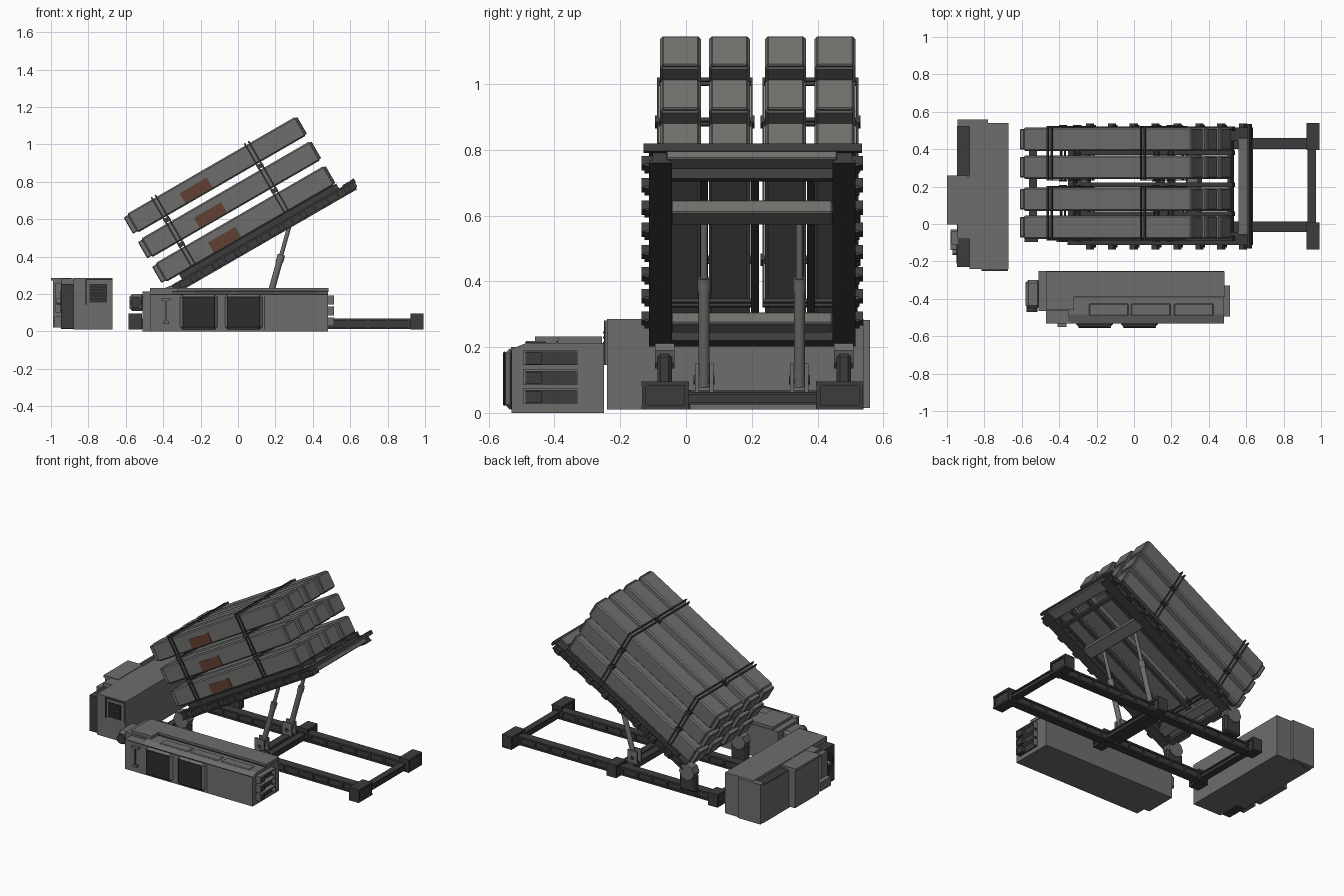
import bpy, bmesh, math
from mathutils import Matrix, Vector

old = bpy.data.objects.get("Cube")
if old:
    bpy.data.objects.remove(old, do_unlink=True)


def material(name, rgb):
    m = bpy.data.materials.new(name)
    m.use_nodes = True
    m.diffuse_color = (*rgb, 1)
    m.node_tree.nodes["Principled BSDF"].inputs["Base Color"].default_value = (*rgb, 1)
    return m


GREY = material("equipment grey", (.155, .155, .147))
DARK = material("frame charcoal", (.045, .045, .045))
BLACK = material("panel black", (.025, .026, .026))
BROWN = material("label brown", (.12, .05, .032))
TILT = Matrix.Rotation(math.radians(-30), 4, 'Y')
FLAT = Matrix.Identity(4)


def finish(bm, name, mat, frame=FLAT, bevel=0, segments=1):
    me = bpy.data.meshes.new(name)
    bm.to_mesh(me)
    bm.free()
    ob = bpy.data.objects.new(name, me)
    bpy.context.collection.objects.link(ob)
    me.materials.append(mat)
    ob.matrix_world = frame
    if bevel:
        mod = ob.modifiers.new("edge bevel", 'BEVEL')
        mod.width = bevel
        mod.segments = segments
        mod.limit_method = 'ANGLE'
    return ob


# One object made of boxes, each given as x, y and z ranges
def boxes(name, mat, ranges, frame=FLAT, bevel=0, segments=1):
    bm = bmesh.new()
    for x, y, z in ranges:
        size = [r[1] - r[0] for r in (x, y, z)]
        mid = [(r[0] + r[1]) / 2 for r in (x, y, z)]
        bmesh.ops.create_cube(bm, size=1, matrix=Matrix.Translation(mid) @ Matrix.Diagonal((*size, 1)))
    return finish(bm, name, mat, frame, bevel, segments)


def around(c, half):
    return (c - half, c + half)


def rod(name, mat, a, b, radius, sides=12):
    a, b = Vector(a), Vector(b)
    d = b - a
    bm = bmesh.new()
    bmesh.ops.create_cone(bm, cap_ends=True, segments=sides, radius1=radius, radius2=radius, depth=d.length,
                          matrix=Matrix.Translation((a + b) / 2) @ d.to_track_quat('Z', 'Y').to_matrix().to_4x4())
    for f in bm.faces:
        f.smooth = len(f.verts) == 4 and sides > 8
    for e in bm.edges:
        e.smooth = all(f.smooth for f in e.link_faces)
    return finish(bm, name, mat)


# Beam along x with flanges, web and stiffener ribs
def beam(name, x, y, z, flange, ribs, frame=FLAT):
    c = (y[0] + y[1]) / 2
    half = (y[1] - y[0]) / 2
    parts = [(x, y, (z[0], z[0] + flange)), (x, y, (z[1] - flange, z[1])), (x, around(c, half * .7), z)]
    for i in range(ribs):
        p = x[0] + (x[1] - x[0]) * (i + .5) / ribs
        parts.append((around(p, .006), around(c, half * .95), z))
    return boxes(name, DARK, parts, frame)


# Canisters: four columns, three tilted rows
COLUMNS = (-.017, .132, .303, .453)
ROWS = (.783, .631, .479)
for r, v in enumerate(ROWS):
    for c, y in enumerate(COLUMNS):
        tag = f"_{r + 1}_{c + 1}"
        boxes("canister" + tag, GREY, [((-.2, .84), around(y, .062), around(v, .058))], TILT, .008)
        boxes("canister_caps" + tag, GREY, [((-.225, -.19), around(y, .054), around(v, .05)),
                                            ((.83, .848), around(y, .056), around(v, .052))], TILT, .004)
    boxes(f"side_label_{r + 1}", BROWN, [(around(.183, .084), (-.083, -.078), around(v - .017, .03))], TILT)

# Clamp bands around each pair of columns
for i, u in enumerate((-.03, .545)):
    parts = []
    for lo, hi in ((-.088, .203), (.232, .524)):
        for s in (-.012, .012):
            w = around(u + s, .004)
            parts += [(w, (lo, lo + .007), (.4, .852)), (w, (hi - .007, hi), (.4, .852))]
            parts += [(w, (lo, hi), around(v, .006)) for v in (.403, .555, .707, .848)]
        parts += [(around(u, .018), (y, y + .012), around(v, .012))
                  for y in (lo - .006, hi - .006) for v in (.555, .707)]
    boxes(f"clamp_band_{i + 1}", DARK, parts, TILT)

# Tilting cradle: rails, side brackets and cross members
for side, y, out in (("front", -.078, -1), ("back", .48, 1)):
    beam(f"cradle_rail_{side}", (-.185, .93), around(y, .035), (.34, .392), .01, 16, TILT)
    parts = []
    for i in range(8):
        u = -.06 + i * .135
        edges = sorted((y + out * .03, y + out * .058))
        parts.append((around(u, .016), edges, (.35, .382)))
        parts.append((around(u, .022), sorted((y + out * .03, y + out * .048)), (.343, .352)))
    boxes(f"cradle_brackets_{side}", DARK, parts, TILT)
boxes("cradle_cross_members", GREY, [((.872, .94), (-.06, .46), (.35, .398)),
                                     ((.545, .62), (-.045, .445), (.345, .39)),
                                     ((-.12, -.06), (-.045, .445), (.35, .39))], TILT, .004)
boxes("cradle_end_bars", DARK, [((.93, .945), (-.13, .535), (.375, .4)),
                                ((.8, .82), (-.045, .445), (.35, .385)),
                                ((-.185, -.15), (-.045, .445), (.34, .385))], TILT)
boxes("canister_support_strips", DARK,
      [((-.12, .85), around(y, .012), (.392, .422)) for y in (-.075, .055, .21, .38, .51)], TILT)

# Base frame: two long beams, cross beams and foot pads
RAILS = (-.015, .43)
for side, y in zip(("front", "back"), RAILS):
    beam(f"base_rail_{side}", (-.56, .97), around(y, .029), (.012, .07), .011, 14)
for tag, x in (("left", -.54), ("middle", .2), ("right", .95)):
    boxes(f"base_cross_beam_{tag}", DARK, [(around(x, .022), (0, .42), (.025, .033)),
                                           (around(x, .022), (0, .42), (.056, .064)),
                                           (around(x, .013), (0, .42), (.028, .06))])
for side, y, out in (("front", -.063, -1), ("back", .468, 1)):
    parts = []
    for x, reach in ((-.55, .045), (.2, .052), (.957, .072)):
        c = y + (-.012 * out if reach < .06 else 0)
        for z in ((.01, .024), (.082, .096)):
            parts.append((around(x, .036), around(c, reach), z))
        parts.append((around(x, .026), around(c, reach * .92), (.01, .096)))
        parts += [(around(x, .036), around(c + s * reach * .9, .006), (.01, .096)) for s in (-1, 1)]
    boxes(f"foot_pads_{side}", DARK, parts)

# Pivot posts and hinge discs at the low end of the cradle
for side, y in (("front", -.065), ("back", .48)):
    boxes(f"pivot_post_{side}", DARK, [((-.42, -.3), around(y, .022), (.06, .18))], FLAT, .01)
    rod(f"pivot_disc_{side}", GREY, (-.36, y - .03, .19), (-.36, y + .03, .19), .055, 8)

# Lifting cylinders with their clevises
for side, y in (("front", .055), ("back", .345)):
    foot, mid, top = (.14, y, .08), (.232, y, .41), (.285, y, .6)
    rod(f"lift_cylinder_{side}", GREY, foot, mid, .017)
    rod(f"lift_collar_{side}", GREY, (.221, y, .37), mid, .02)
    rod(f"lift_piston_{side}", GREY, mid, top, .011)
    boxes(f"lift_clevis_{side}", GREY, [(around(.14, .035), around(y + s, .006), (.06, .15)) for s in (-.022, .022)])
    rod(f"lift_pin_{side}", DARK, (.14, y - .032, .1), (.14, y + .032, .1), .013)
boxes("lift_cross_beam", DARK, [(around(.14, .025), (0, .42), (.03, .068))])

# Power cabinet: stepped body with a sloped shoulder
bm = bmesh.new()
outline = [(-.25, 0), (-.25, .213), (-.485, .213), (-.53, .195), (-.53, 0)]
face = bm.faces.new([bm.verts.new((-.35, y, z)) for y, z in outline])
ext = bmesh.ops.extrude_face_region(bm, geom=[face])
bmesh.ops.translate(bm, vec=(.83, 0, 0), verts=[g for g in ext["geom"] if isinstance(g, bmesh.types.BMVert)])
bmesh.ops.recalc_face_normals(bm, faces=bm.faces)
finish(bm, "cabinet_body", GREY)
boxes("cabinet_left_end", GREY, [((-.51, -.34), (-.465, -.25), (0, .213)), ((-.47, -.34), (-.53, -.46), (0, .2))])
boxes("cabinet_lid", GREY, [((-.47, .485), (-.39, -.255), (.21, .232)), ((-.47, -.32), (-.46, -.255), (.21, .232))])
boxes("cabinet_lid_rim", DARK, [((-.32, .485), (-.394, -.389), (.212, .218))])
boxes("cabinet_top_hatches", GREY, [(around(x, .105), (-.49, -.425), (.21, .219)) for x in (-.135, .09, .32)], FLAT, .006)
for i, x in enumerate((-.21, .03)):
    boxes(f"cabinet_door_{i + 1}", GREY, [(around(x, .1), (-.55, -.52), (.01, .197))], FLAT, .015)
    boxes(f"cabinet_door_panel_{i + 1}", BLACK, [(around(x, .088), (-.556, -.549), (.021, .187))], FLAT, .003)
boxes("cabinet_door_seams", DARK, [((.14, .145), (-.533, -.529), (.01, .19)), ((-.47, .48), (-.533, -.529), (.196, .2))])
boxes("cabinet_handle", GREY, [(around(-.385, .005), (-.55, -.54), (.05, .18)),
                               ((-.41, -.36), (-.55, -.528), (.165, .178)),
                               ((-.4, -.37), (-.55, -.528), (.04, .055))])
# Three louvred vents on the cabinet end
for i, z in enumerate((.05, .108, .167)):
    boxes(f"cabinet_vent_{i + 1}", GREY, [((.475, .513), (-.495, -.33), (z + .018, z + .025)),
                                          ((.475, .513), (-.335, -.33), (z - .022, z + .02)),
                                          ((.475, .513), (-.495, -.488), (z - .022, z + .02))])
    boxes(f"cabinet_vent_slot_{i + 1}", DARK, [((.478, .488), (-.488, -.335), (z - .022, z + .018)),
                                               ((.48, .51), (-.488, -.44), (z - .02, z + .016))])
# Connector boxes on the other cabinet end
boxes("cabinet_side_box", GREY, [((-.58, -.5), (-.45, -.3), (.11, .2))], FLAT, .015)
rod("cabinet_connector", DARK, (-.545, -.47, .155), (-.545, -.44, .155), .03)

# Control shelter: main body, rear bay, side box and roof
boxes("shelter_body", GREY, [((-.88, -.67), (-.24, .54), (.01, .285))])
boxes("shelter_side_bay", GREY, [((-.945, -.87), (-.08, .525), (.012, .262)),
                                 ((-.945, -.78), (.52, .56), (.015, .283))])
boxes("shelter_roof_step", GREY, [((-.945, -.86), (-.08, .25), (.25, .283))])
boxes("shelter_side_box", GREY, [((-.99, -.92), (0, .255), (.02, .275))])
boxes("shelter_side_box_lid", GREY, [((-1, -.89), (-.003, .258), (.272, .287))])
boxes("shelter_bay_roof", DARK, [((-.943, -.88), (.26, .52), (.26, .266))])
boxes("shelter_equipment_rack", DARK, [((-.945, -.87), (-.23, -.08), (.015, .255))])
rod("shelter_fan", BLACK, (-.95, -.15, .16), (-.925, -.15, .16), .06, 16)
rod("shelter_fan_hub", GREY, (-.97, -.15, .16), (-.94, -.15, .16), .015)
boxes("shelter_cable_boxes", GREY, [((-.98, -.94), (-.14, -.03), (.02, .08)), ((-.975, -.94), (-.11, -.04), (.1, .26))])
# Front grille of the shelter
boxes("shelter_grille_frame", GREY, [((-.815, -.675), (-.246, -.238), (.145, .28))])
boxes("shelter_grille", BLACK, [((-.795, -.7), (-.249, -.244), (.155, .255))])
boxes("shelter_grille_slats", DARK, [((-.79, -.705), (-.252, -.247), around(.165 + i * .016, .003)) for i in range(6)])
boxes("shelter_grille_hood", DARK, [((-.815, -.808), (-.25, -.24), (.145, .28)), ((-.815, -.675), (-.25, -.24), (.275, .281))])
